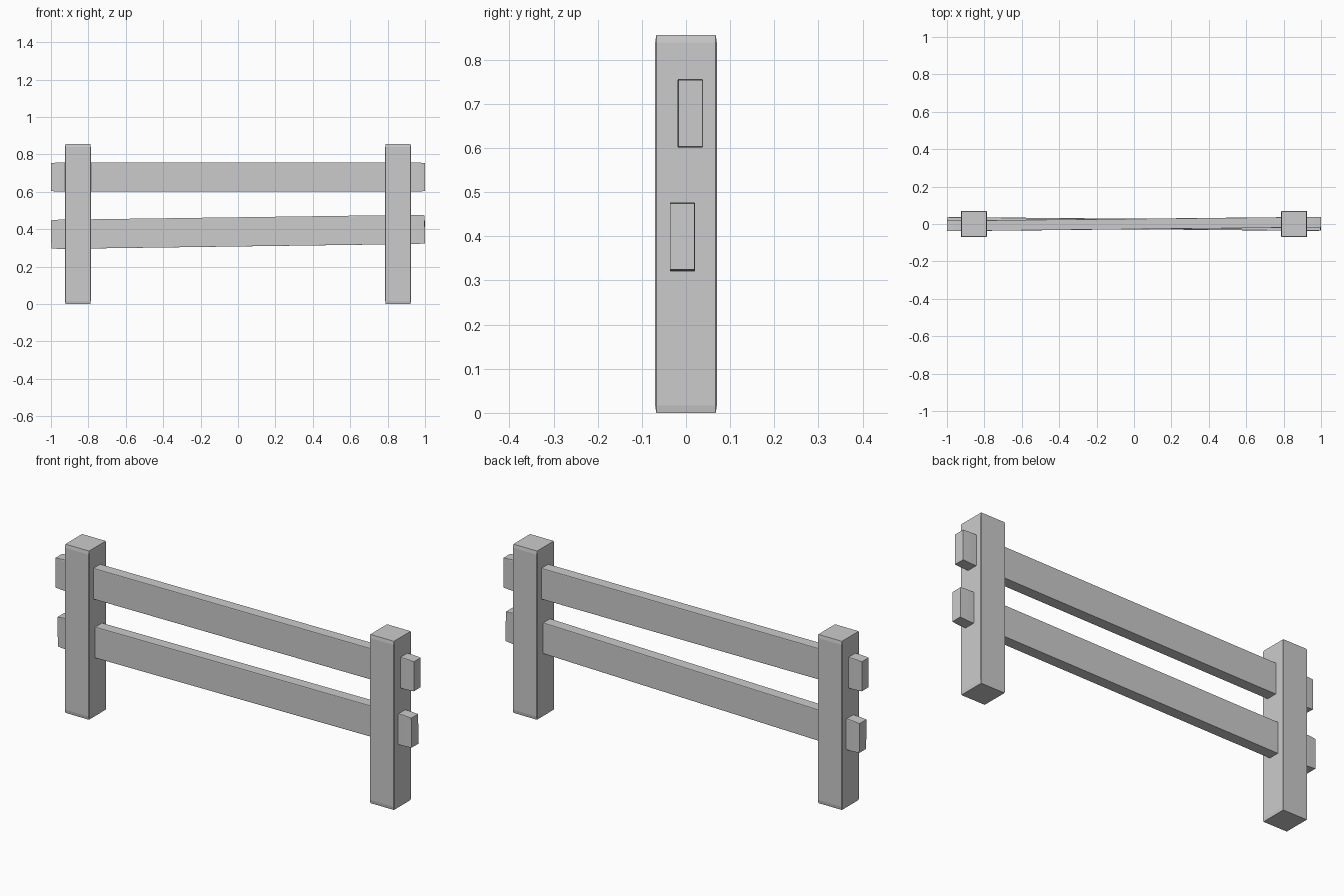
import bpy, bmesh
from mathutils import Matrix, Euler

if "Cube" in bpy.data.objects:
    bpy.data.objects.remove(bpy.data.objects["Cube"])


def beam(name, size, loc, rot=(0, 0, 0)):
    """Softly chamfered unit cube stretched to a timber, so chamfers stretch with it."""
    bm = bmesh.new()
    bmesh.ops.create_cube(bm, size=1)
    bmesh.ops.bevel(bm, geom=bm.edges[:], offset=0.02, segments=1,
                    affect='EDGES', profile=0.5)
    bmesh.ops.transform(bm, matrix=Matrix.Diagonal((*size, 1)), verts=bm.verts[:])
    me = bpy.data.meshes.new(name)
    bm.to_mesh(me)
    bm.free()
    ob = bpy.data.objects.new(name, me)
    ob.location = loc
    ob.rotation_euler = Euler(rot)
    bpy.context.collection.objects.link(ob)
    return ob


# Two upright posts
for side, x in (("left", -0.856), ("right", 0.856)):
    beam(side + "_post", (0.138, 0.14, 0.856), (x, 0, 0.428))

# Two rails passing through the posts, each slightly askew
beam("upper_rail", (1.999, 0.057, 0.156), (0, 0, 0.679), (0, 0, 0.01))
beam("lower_rail", (1.998, 0.057, 0.156), (0, 0, 0.386), (0, -0.0137, -0.0085))
